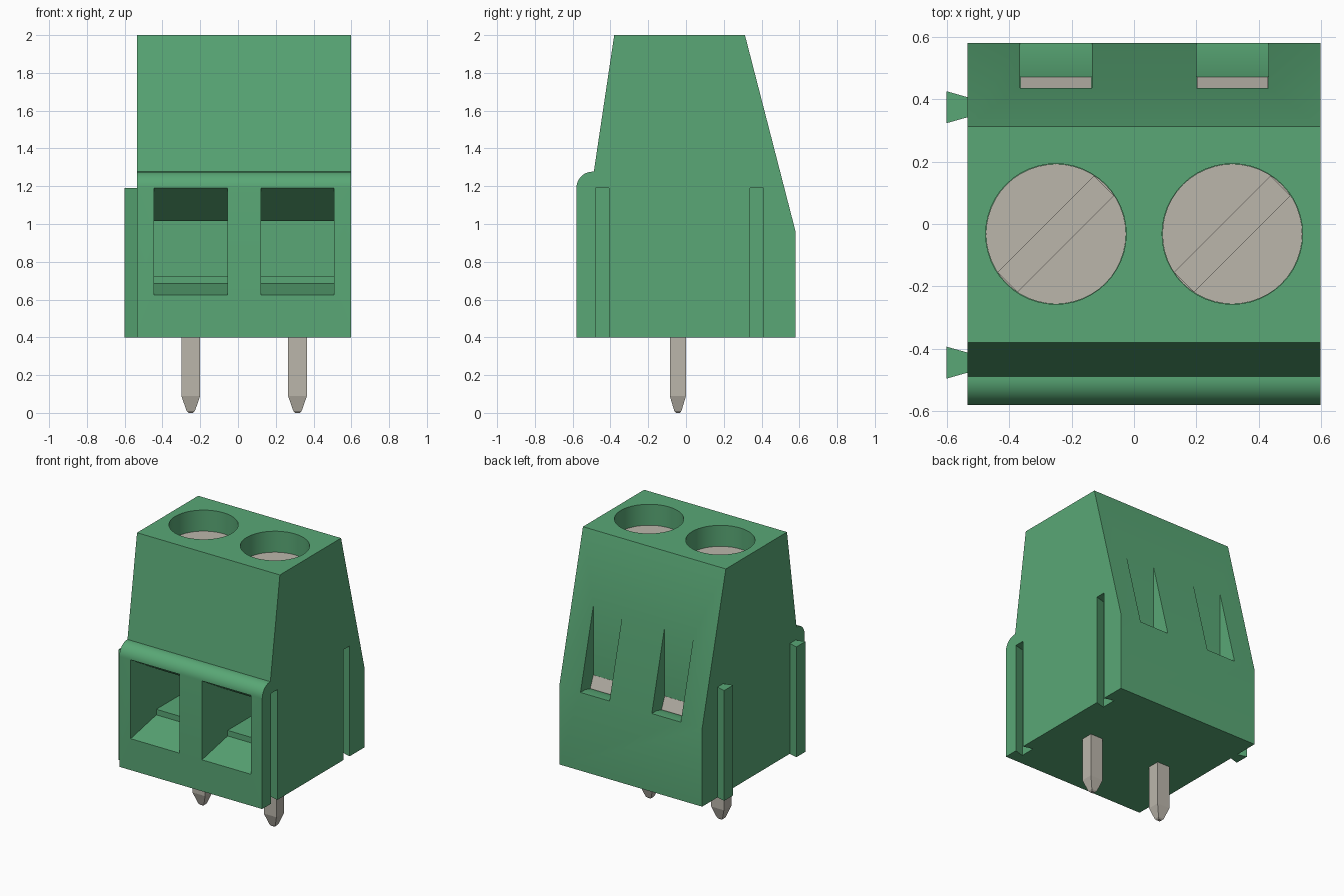
import bpy, bmesh, math
from mathutils import Matrix

cube = bpy.data.objects.get("Cube")
if cube:
    bpy.data.objects.remove(cube, do_unlink=True)


def material(name, rgb):
    m = bpy.data.materials.new(name)
    m.use_nodes = True
    m.diffuse_color = (*rgb, 1)
    m.node_tree.nodes["Principled BSDF"].inputs["Base Color"].default_value = (*rgb, 1)
    return m


GREEN = material("green plastic", (0.10, 0.39, 0.18))
METAL = material("tinned metal", (0.50, 0.47, 0.41))


def finish(name, bm, mat):
    bmesh.ops.recalc_face_normals(bm, faces=bm.faces)
    me = bpy.data.meshes.new(name)
    bm.to_mesh(me)
    bm.free()
    me.materials.append(mat)
    ob = bpy.data.objects.new(name, me)
    bpy.context.collection.objects.link(ob)
    return ob


def prism(name, outline, low, high, axis, mat):
    """Extrude a (y, z) outline along x, or an (x, y) outline along z."""
    bm = bmesh.new()
    place = (lambda a, b: (low, a, b)) if axis == "x" else (lambda a, b: (a, b, low))
    face = bm.faces.new([bm.verts.new(place(a, b)) for a, b in outline])
    new = bmesh.ops.extrude_face_region(bm, geom=[face])["geom"]
    step = (high - low, 0, 0) if axis == "x" else (0, 0, high - low)
    bmesh.ops.translate(bm, vec=step, verts=[v for v in new if isinstance(v, bmesh.types.BMVert)])
    return finish(name, bm, mat)


def cylinder(name, x, y, low, high, radius, mat):
    bm = bmesh.new()
    bmesh.ops.create_cone(bm, cap_ends=True, segments=48, radius1=radius, radius2=radius,
                          depth=high - low, matrix=Matrix.Translation((x, y, (low + high) / 2)))
    return finish(name, bm, mat)


def cut(target, cutter):
    mod = target.modifiers.new("cut", "BOOLEAN")
    mod.operation, mod.solver, mod.object = "DIFFERENCE", "EXACT", cutter
    cutter.hide_render = True
    bpy.context.view_layer.objects.active = target
    bpy.ops.object.modifier_apply(modifier=mod.name)
    bpy.data.objects.remove(cutter, do_unlink=True)


def smooth(ob):
    bpy.ops.object.select_all(action="DESELECT")
    ob.select_set(True)
    bpy.context.view_layer.objects.active = ob
    bpy.ops.object.shade_smooth_by_angle(angle=math.radians(20))


LEFT, RIGHT = 0.598, -0.534
BASE, TOP, SHOULDER = 0.4, 2.0, 1.19
POLES = (-0.25, 0.315)
SCREW_Y, SCREW_R, SCREW_TOP = -0.032, 0.225, 1.85

# Housing with a rounded front shoulder and tapered upper part
arc = [(-0.495 - 0.085 * math.cos(t), SHOULDER + 0.087 * math.sin(t))
       for t in (i * math.pi / 24 for i in range(13))]
housing = prism("housing", [(-0.58, BASE)] + arc + [(-0.488, 1.277), (-0.38, TOP), (0.312, TOP),
                (0.58, 0.96), (0.58, BASE)], RIGHT, LEFT, "x", GREEN)

# Cavity outlines: wire entry at the front, test slot at the back
entry = [(-0.6, 0.621), (-0.29, 0.685), (-0.29, 0.725), (0.1, 0.725), (0.1, 1.015),
         (-0.29, 1.015), (-0.58, SHOULDER), (-0.6, SHOULDER)]
slot = [(0.435, 1.6), (0.435, 0.9), (0.47, 0.9), (0.47, 0.945), (0.525, 0.96),
        (0.6, 0.96), (0.6, 1.6)]

for i, x in enumerate(POLES):
    cut(housing, prism("entry_cutter", entry, x - 0.194, x + 0.194, "x", GREEN))
    cut(housing, prism("slot_cutter", slot, x - 0.115, x + 0.115, "x", GREEN))
    cut(housing, cylinder("hole_cutter", x, SCREW_Y, 1.75, 2.1, SCREW_R, GREEN))

    # Clamp contact seen at the bottom of the test slot
    prism(f"contact_{i + 1}", [(0.43, 0.89), (0.47, 0.89), (0.47, 0.95), (0.436, 1.03), (0.43, 1.03)],
          x - 0.114, x + 0.114, "x", METAL)

    # Screw with a diagonal driver slot
    screw = cylinder(f"screw_{i + 1}", x, SCREW_Y, 1.74, SCREW_TOP, SCREW_R - 0.001, METAL)
    bm = bmesh.new()
    bmesh.ops.create_cube(bm, size=1, matrix=Matrix.Translation((x, SCREW_Y, SCREW_TOP))
                          @ Matrix.Rotation(math.pi / 4, 4, "Z") @ Matrix.Diagonal((0.435, 0.088, 0.1, 1)))
    cut(screw, finish("driver_cutter", bm, METAL))
    smooth(screw)

    # Solder pin with a tapered tip
    bm = bmesh.new()
    rings = []
    for z, hx, hy in ((0.5, 0.05, 0.043), (0.09, 0.05, 0.043), (0.01, 0.022, 0.019), (0, 0.012, 0.01)):
        rings.append([bm.verts.new((x + sx * hx, -0.043 + sy * hy, z))
                      for sx, sy in ((-1, -1), (1, -1), (1, 1), (-1, 1))])
    for a, b in zip(rings, rings[1:]):
        for k in range(4):
            bm.faces.new((a[k], a[k - 1], b[k - 1], b[k]))
    bm.faces.new(rings[0])
    bm.faces.new(rings[-1])
    finish(f"pin_{i + 1}", bm, METAL)

# Dovetail ribs on the right side and matching grooves on the left
for name, y in (("front", -0.444), ("back", 0.374)):
    rib = [(RIGHT + 0.005, y - 0.031), (RIGHT + 0.005, y + 0.031), (-0.6, y + 0.051), (-0.6, y - 0.051)]
    prism(f"{name}_rib", rib, BASE, SHOULDER, "z", GREEN)
    groove = [(LEFT + 0.01, y - 0.033), (LEFT + 0.01, y + 0.033), (LEFT - 0.07, y + 0.055),
              (LEFT - 0.07, y - 0.055)]
    cut(housing, prism("groove_cutter", groove, BASE - 0.1, SHOULDER, "z", GREEN))

smooth(housing)
